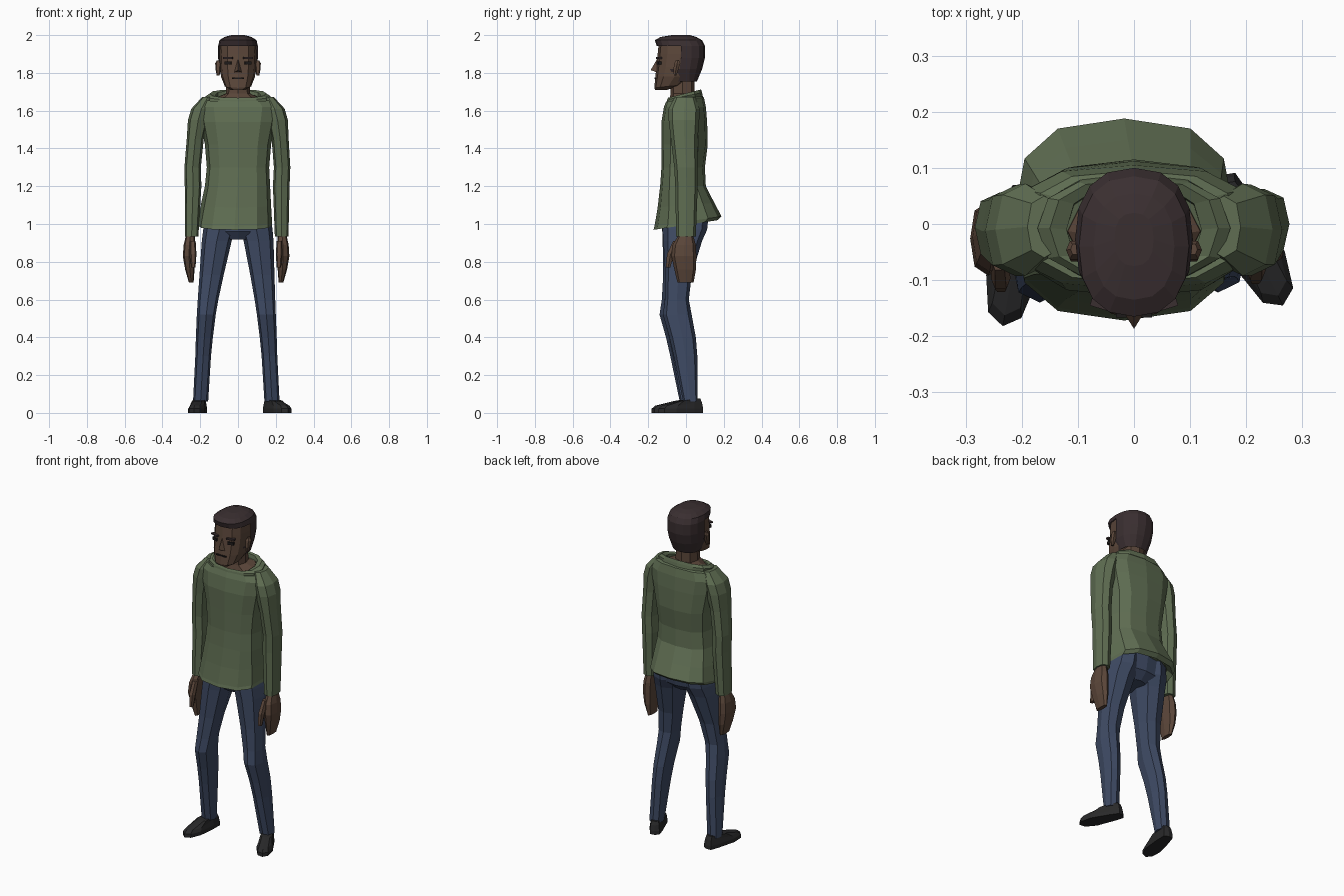
import bpy, bmesh
from math import cos, sin, pi, radians
from mathutils import Matrix, Vector


def material(name, rgb):
    m = bpy.data.materials.new(name)
    m.diffuse_color = (*rgb, 1)
    return m


SKIN = material("skin", (0.105, 0.062, 0.042))
HAIR = material("hair", (0.042, 0.028, 0.030))
KNIT = material("knit", (0.115, 0.155, 0.085))
DENIM = material("denim", (0.048, 0.068, 0.125))
SHOE = material("shoe", (0.022, 0.022, 0.023))
DARK = material("dark", (0.012, 0.010, 0.010))


def oval(n, p, z, x0, x1, y0, y1, tilt=0):
    """Superellipse ring filling x0..x1, y0..y1; tilt raises z towards the back."""
    pts = []
    for i in range(n):
        c, s = cos(2 * pi * i / n), sin(2 * pi * i / n)
        u = abs(c) ** (2 / p) * (1 if c > 0 else -1)
        v = abs(s) ** (2 / p) * (1 if s > 0 else -1)
        x = (x0 + x1) / 2 + u * (x1 - x0) / 2
        y = (y0 + y1) / 2 + v * (y1 - y0) / 2
        pts.append((x, y, z + tilt * y))
    return pts


def finish(name, bm, mat):
    bmesh.ops.recalc_face_normals(bm, faces=bm.faces[:])
    me = bpy.data.meshes.new(name)
    bm.to_mesh(me)
    bm.free()
    me.materials.append(mat)
    ob = bpy.data.objects.new(name, me)
    bpy.context.collection.objects.link(ob)
    return ob


def skin_rings(name, rings, mat, keep=None, caps=True):
    """Bridge point rings into a flat-faced body, optionally keeping some faces."""
    bm = bmesh.new()
    loops = [[bm.verts.new(p) for p in r] for r in rings]
    n = len(loops[0])
    for a, b in zip(loops, loops[1:]):
        for i in range(n):
            j = (i + 1) % n
            bm.faces.new((a[i], a[j], b[j], b[i]))
    if caps:
        bm.faces.new(loops[0])
        bm.faces.new(loops[-1])
    if keep:
        drop = [f for f in bm.faces if not keep(f.calc_center_median())]
        bmesh.ops.delete(bm, geom=drop, context='FACES')
    return finish(name, bm, mat)


def loft(name, rows, mat, n=8, p=2.5, **kw):
    return skin_rings(name, [oval(n, p, *r) for r in rows], mat, **kw)


def sym(rows):
    """Rows (z, half width, y0, y1[, tilt]) to full ring rows."""
    return [(r[0], -r[1], r[1], *r[2:]) for r in rows]


def block(name, loc, size, mat, rot=0):
    bm = bmesh.new()
    bmesh.ops.create_cube(bm, size=1, matrix=Matrix.Translation(loc)
                          @ Matrix.Rotation(rot, 4, 'Z') @ Matrix.Diagonal((*size, 1)))
    return finish(name, bm, mat)


# sweater body with flared, back-rising hem
loft("sweater_body", [
    (1.03, -.19, .155, -.14, .13, .15), (.995, -.215, .18, -.172, .165, .15),
    (1.012, -.215, .18, -.167, .188, .15), (1.10, -.197, .175, -.15, .15, .08),
    (1.20, -.175, .17, -.137, .105), (1.30, -.165, .165, -.13, .10),
    (1.42, -.175, .175, -.13, .115), (1.54, -.20, .20, -.13, .112),
    (1.62, -.215, .215, -.117, .105), (1.66, -.185, .185, -.105, .095, .1),
    (1.665, -.14, .14, -.095, .08, .25)], KNIT, n=12, p=2.7)

# loose wide collar
loft("collar", sym([
    (1.655, .165, -.105, .09, .2), (1.678, .172, -.10, .085, .2), (1.692, .15, -.095, .08, .25),
    (1.685, .12, -.09, .07, .3), (1.655, .12, -.085, .065, .3)]), KNIT, n=12, caps=False)

# neck and head
loft("neck", sym([
    (1.61, .13, -.09, .065, .2), (1.67, .118, -.088, .062, .25), (1.69, .065, -.082, .045),
    (1.80, .06, -.08, .045)]), SKIN)
loft("head", sym([
    (1.71, .038, -.163, -.10), (1.738, .07, -.168, -.02, .1), (1.78, .09, -.162, .04),
    (1.83, .096, -.157, .075), (1.90, .098, -.150, .09), (1.95, .095, -.145, .085),
    (1.985, .06, -.11, .05)]), SKIN, n=12)

# cropped hair: open at the face, swept up at the front
loft("hair", sym([
    (1.755, .078, -.09, .058), (1.82, .10, -.15, .085), (1.88, .105, -.155, .10),
    (1.943, .105, -.155, .10), (1.973, .098, -.165, .085), (1.99, .072, -.135, .055),
    (2.0, .035, -.075, .02)]), HAIR, n=16, p=2.4,
    keep=lambda c: c.z > 1.945 or (c.y > -.05 and c.z > 1.77))

# nose wedge
bm = bmesh.new()
v = [bm.verts.new(q) for q in ((0, -.152, 1.875), (-.02, -.155, 1.803),
                               (.02, -.155, 1.803), (0, -.187, 1.815))]
for f in ((0, 1, 3), (0, 3, 2), (1, 2, 3), (0, 2, 1)):
    bm.faces.new([v[i] for i in f])
finish("nose", bm, SKIN)
block("mouth", (0, -.163, 1.772), (.065, .008, .007), DARK)

# shoe outline: half of a sole, toe towards -y
HALF = [(0, .063), (.027, .055), (.036, .0), (.045, -.11), (.03, -.175), (0, -.195)]
SOLE = HALF + [(-x, y) for x, y in HALF[-2:0:-1]]

for s, side in ((1, "left"), (-1, "right")):
    lean = 0 if s > 0 else 1   # the -x limbs stand slightly wider and further forward

    def limb(name, rows, mat, top, dx, dy, **kw):
        out = []
        for z, x0, x1, y0, y1 in rows:
            k = lean * max(0, min(1, (top - z) / (top * .45)))
            a, b = sorted((s * (x0 + dx * k), s * (x1 + dx * k)))
            out.append((z, a, b, y0 + dy * k, y1 + dy * k))
        loft(f"{side}_{name}", out, mat, **kw)

    # face details
    block(f"{side}_eye", (s * .052, -.143, 1.853), (.036, .016, .016), DARK, s * .3)
    block(f"{side}_brow", (s * .052, -.143, 1.879), (.05, .02, .009), HAIR, s * .3)
    loft(f"{side}_ear", [(z, s * .105 - w, s * .105 + w, y0, y1) for z, w, y0, y1 in (
        (1.785, .007, -.065, -.05), (1.815, .013, -.068, -.04),
        (1.85, .016, -.065, -.028), (1.865, .008, -.055, -.035))], SKIN, n=6)

    # sleeve
    limb("sleeve", [
        (1.672, .13, .19, -.06, .05), (1.61, .14, .247, -.092, .072), (1.55, .155, .264, -.092, .07),
        (1.45, .178, .268, -.08, .062), (1.30, .19, .277, -.062, .062),
        (1.20, .185, .273, -.057, .062), (.935, .195, .267, -.052, .052)], KNIT, 1.6, .016, -.015)

    # mitten hand with thumb
    limb("hand", [
        (.95, .21, .255, -.035, .035), (.89, .207, .268, -.07, .052), (.83, .207, .272, -.077, .055),
        (.76, .21, .26, -.062, .053), (.69, .215, .24, -.045, .04)], SKIN, 1.6, .02, -.015)
    limb("thumb", [
        (.91, .205, .235, -.07, -.03), (.84, .20, .235, -.103, -.06),
        (.77, .205, .228, -.108, -.082)], SKIN, 1.6, .02, -.015, n=6)

    # trouser leg
    limb("trouser_leg", [
        (1.05, .01, .17, -.12, .12), (.97, .012, .183, -.125, .112), (.91, .03, .188, -.12, .085),
        (.73, .065, .193, -.11, .03), (.60, .088, .197, -.112, .015), (.52, .10, .20, -.122, .03),
        (.40, .115, .205, -.088, .052), (.30, .125, .208, -.065, .06),
        (.06, .14, .22, -.015, .062)], DENIM, 1.0, .018, -.018)

    # shoe, turned outwards
    m = (Matrix.Translation((.18, .03, 0) if s > 0 else (-.2, .01, 0))
         @ Matrix.Rotation(radians(26 if s > 0 else -10), 4, 'Z'))
    rings = [[(x, y, 0) for x, y in SOLE], [(x, y, .022) for x, y in SOLE],
             [(x * .85, y * .9, .055 if y > -.05 else .038) for x, y in SOLE],
             [(x * .75, max(y * .75, -.05 - abs(y) * .1), .075 if y > -.05 else .064)
              for x, y in SOLE]]
    skin_rings(f"{side}_shoe", [[m @ Vector(q) for q in r] for r in rings], SHOE)

# trouser seat joining both legs
loft("trouser_seat", sym([
    (.918, .06, -.09, .06), (.96, .15, -.12, .105), (1.08, .165, -.12, .125)]), DENIM, n=12)
